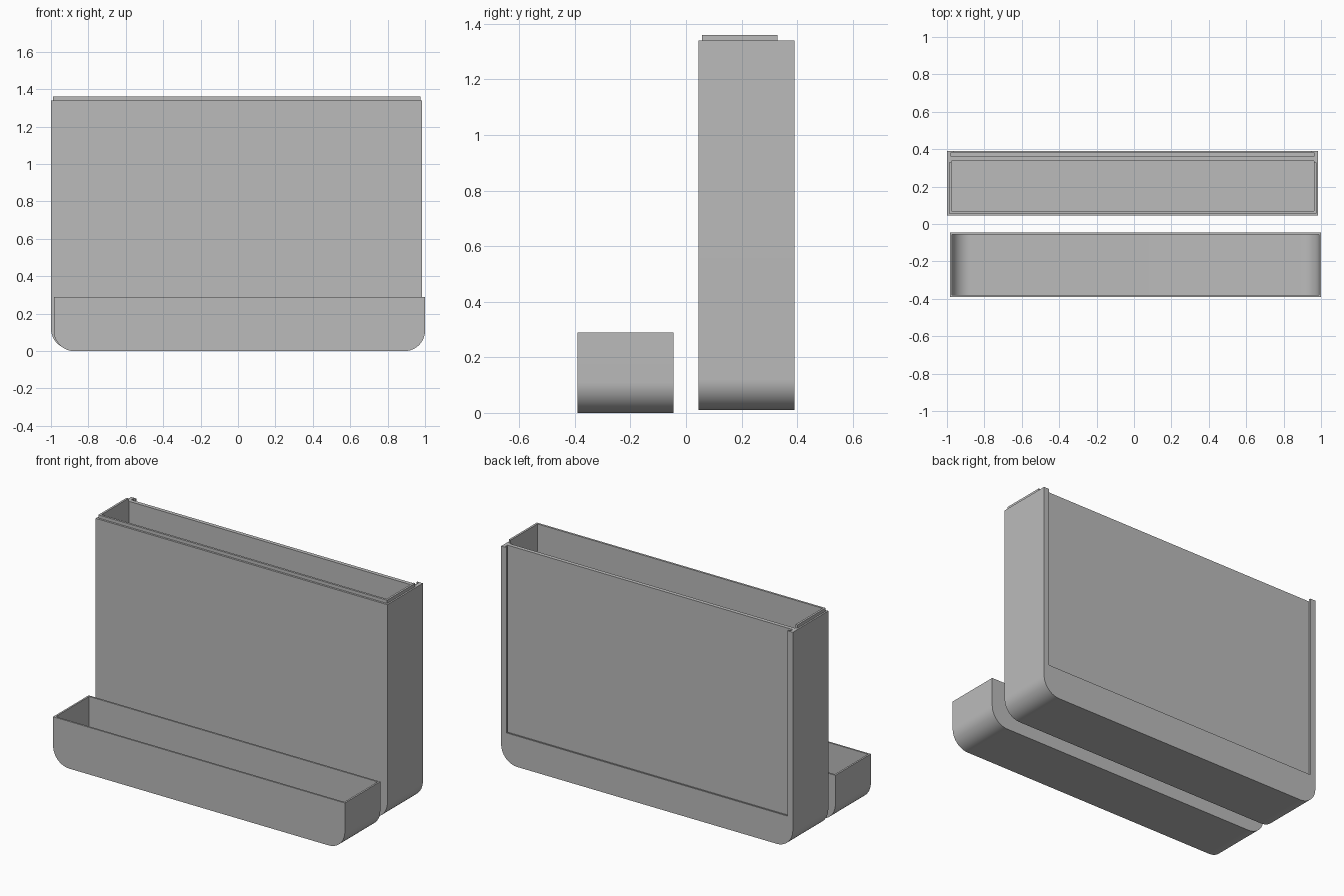
import bpy
import bmesh
from math import cos, sin, pi, radians

default_cube = bpy.data.objects.get("Cube")
if default_cube:
    bpy.data.objects.remove(default_cube, do_unlink=True)

# Single grey plastic
grey = bpy.data.materials.new("grey plastic")
grey.use_nodes = True
grey.diffuse_color = (0.5, 0.5, 0.5, 1)
grey.node_tree.nodes["Principled BSDF"].inputs["Base Color"].default_value = (0.5, 0.5, 0.5, 1)


def block(name, x, y, z, radius=0.0, steps=16):
    """Block from min/max ranges, with its two bottom side edges rounded."""
    profile = [(x[1], z[1]), (x[0], z[1])]
    if radius:
        for centre, start in ((x[0] + radius, pi), (x[1] - radius, 1.5 * pi)):
            for i in range(steps + 1):
                a = start + 0.5 * pi * i / steps
                profile.append((centre + radius * cos(a), z[0] + radius + radius * sin(a)))
    else:
        profile += [(x[0], z[0]), (x[1], z[0])]
    bm = bmesh.new()
    face = bm.faces.new([bm.verts.new((px, y[0], pz)) for px, pz in profile])
    extruded = bmesh.ops.extrude_face_region(bm, geom=[face])["geom"]
    moved = [v for v in extruded if isinstance(v, bmesh.types.BMVert)]
    bmesh.ops.translate(bm, verts=moved, vec=(0, y[1] - y[0], 0))
    bmesh.ops.recalc_face_normals(bm, faces=bm.faces)
    mesh = bpy.data.meshes.new(name)
    bm.to_mesh(mesh)
    bm.free()
    mesh.materials.append(grey)
    obj = bpy.data.objects.new(name, mesh)
    bpy.context.collection.objects.link(obj)
    return obj


def activate(obj):
    bpy.ops.object.select_all(action="DESELECT")
    obj.select_set(True)
    bpy.context.view_layer.objects.active = obj


def combine(obj, tool, operation):
    """Apply a boolean and discard the tool object."""
    tool.hide_render = True
    activate(obj)
    mod = obj.modifiers.new(operation.lower(), "BOOLEAN")
    mod.operation = operation
    mod.solver = "EXACT"
    mod.object = tool
    bpy.ops.object.modifier_apply(modifier=mod.name)
    bpy.data.objects.remove(tool, do_unlink=True)


# Tall case with a stepped rim on its front and sides
case = block("tall_case", (-1.0, 0.985), (0.045, 0.39), (0.01, 1.34), 0.11)
combine(case, block("rim", (-0.99, 0.975), (0.057, 0.33), (1.3, 1.36)), "UNION")
combine(case, block("cavity", (-0.977, 0.962), (0.07, 0.336), (0.2, 1.5)), "DIFFERENCE")

# Slide-in panel recess on the back, with undercut side rails
combine(case, block("recess", (-0.963, 0.948), (0.36, 0.5), (0.2, 1.5)), "DIFFERENCE")
combine(case, block("rail_groove", (-0.978, 0.963), (0.36, 0.381), (0.19, 1.5)), "DIFFERENCE")

# Shallow open cap in front, thin walled with a rounded floor
cap = block("shallow_cap", (-0.985, 1.0), (-0.39, -0.045), (0.0, 0.29), 0.11)
combine(cap, block("cap_cavity", (-0.974, 0.989), (-0.379, -0.056), (0.011, 0.5), 0.099), "DIFFERENCE")

for part in (case, cap):
    activate(part)
    bpy.ops.object.shade_smooth_by_angle(angle=radians(30))
